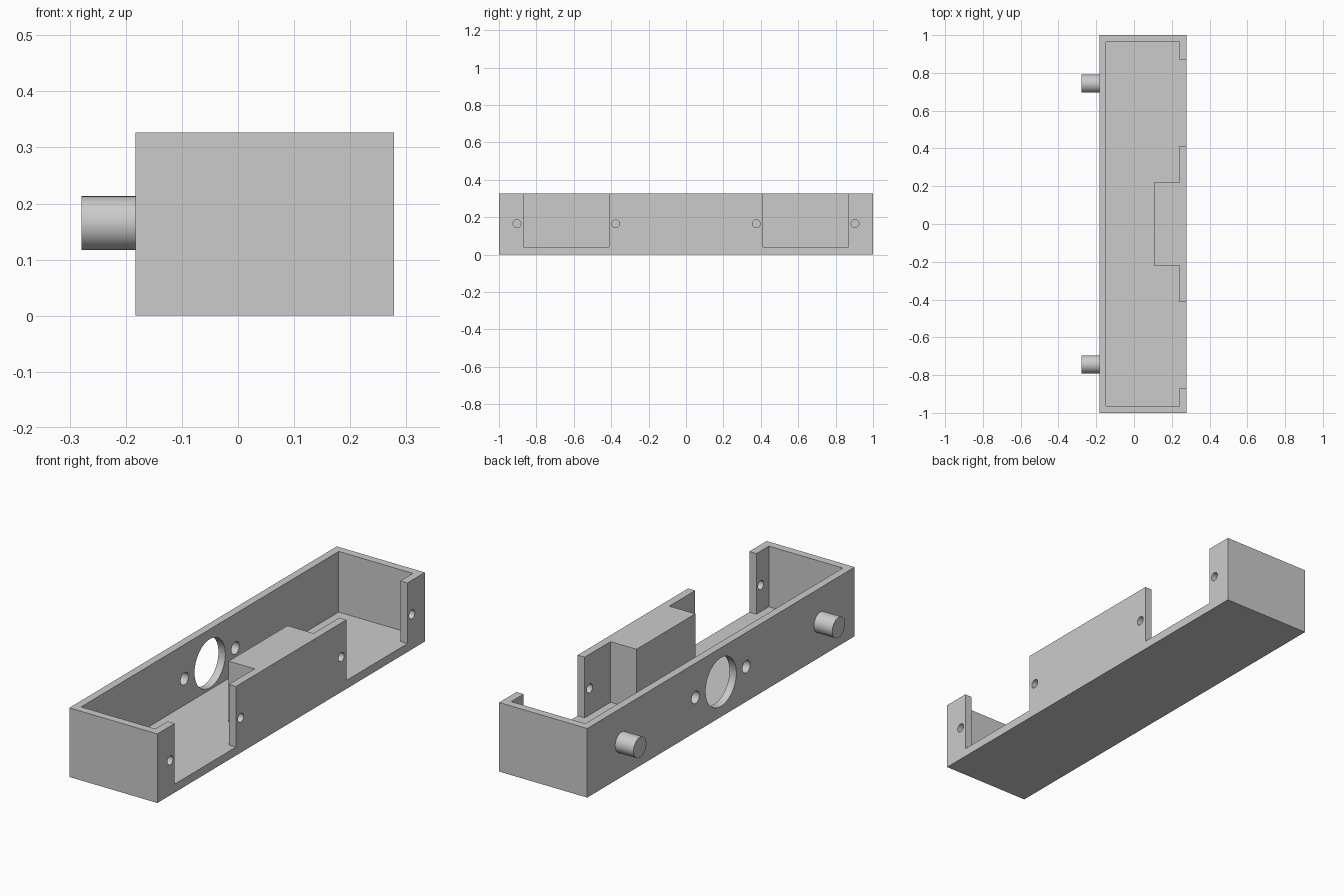
import bpy
import bmesh
import math
from mathutils import Matrix, Vector

if "Cube" in bpy.data.objects:
    bpy.data.objects.remove(bpy.data.objects["Cube"], do_unlink=True)

LEFT, RIGHT, HEIGHT, FLOOR, MID = -0.183, 0.278, 0.327, 0.04, 0.165

grey = bpy.data.materials.new("light grey plastic")
grey.use_nodes = True
colour = (0.6, 0.6, 0.6, 1)
grey.diffuse_color = colour
grey.node_tree.nodes["Principled BSDF"].inputs["Base Color"].default_value = colour


def finish(name, bm):
    bmesh.ops.recalc_face_normals(bm, faces=bm.faces)
    mesh = bpy.data.meshes.new(name)
    bm.to_mesh(mesh)
    bm.free()
    mesh.materials.append(grey)
    obj = bpy.data.objects.new(name, mesh)
    bpy.context.collection.objects.link(obj)
    return obj


def prism(name, outline, z0, z1):
    bm = bmesh.new()
    face = bm.faces.new([bm.verts.new((x, y, z0)) for x, y in outline])
    top = bmesh.ops.extrude_face_region(bm, geom=[face])["geom"]
    verts = [v for v in top if isinstance(v, bmesh.types.BMVert)]
    bmesh.ops.translate(bm, verts=verts, vec=(0, 0, z1 - z0))
    return finish(name, bm)


def rods(name, specs, x0, x1):
    # Cylinders along x, each given as (y, radius)
    bm = bmesh.new()
    for y, radius in specs:
        place = (Matrix.Translation(Vector(((x0 + x1) / 2, y, MID)))
                 @ Matrix.Rotation(math.pi / 2, 4, "Y"))
        bmesh.ops.create_cone(bm, cap_ends=True, segments=64, radius1=radius,
                              radius2=radius, depth=x1 - x0, matrix=place)
    return finish(name, bm)


def smooth(obj):
    bpy.ops.object.select_all(action="DESELECT")
    obj.select_set(True)
    bpy.context.view_layer.objects.active = obj
    bpy.ops.object.shade_smooth_by_angle(angle=math.radians(30))


# Solid casing block
casing = prism("casing", [(LEFT, -1), (RIGHT, -1), (RIGHT, 1), (LEFT, 1)], 0, HEIGHT)

# Cavity with two open side notches, leaving the central boss standing
half = [(-0.147, 0.963), (0.241, 0.963), (0.241, 0.87), (0.4, 0.87),
        (0.4, 0.413), (0.241, 0.413), (0.241, 0.22), (0.105, 0.22)]
outline = half + [(x, -y) for x, y in reversed(half)]
cavity = prism("cavity_cutter", outline, FLOOR, HEIGHT + 0.1)

# Large port with its screw holes, and the screw holes of the opposite wall
port = rods("port_cutter", [(0, 0.115), (0.19, 0.029), (-0.19, 0.029)], -0.25, -0.1)
screws = rods("screw_cutter", [(s * y, 0.021) for y in (0.376, 0.904) for s in (-1, 1)],
              0.2, 0.35)

for cutter in (cavity, port, screws):
    mod = casing.modifiers.new(cutter.name, "BOOLEAN")
    mod.operation = "DIFFERENCE"
    mod.solver = "EXACT"
    mod.object = cutter
    cutter.hide_render = True

bpy.context.view_layer.objects.active = casing
for mod in list(casing.modifiers):
    bpy.ops.object.modifier_apply(modifier=mod.name)
for cutter in (cavity, port, screws):
    bpy.data.objects.remove(cutter, do_unlink=True)
smooth(casing)

# Mounting pegs on the outside of the long wall
for name, y in (("front_peg", -0.743), ("back_peg", 0.743)):
    smooth(rods(name, [(y, 0.048)], -0.279, LEFT + 0.01))
